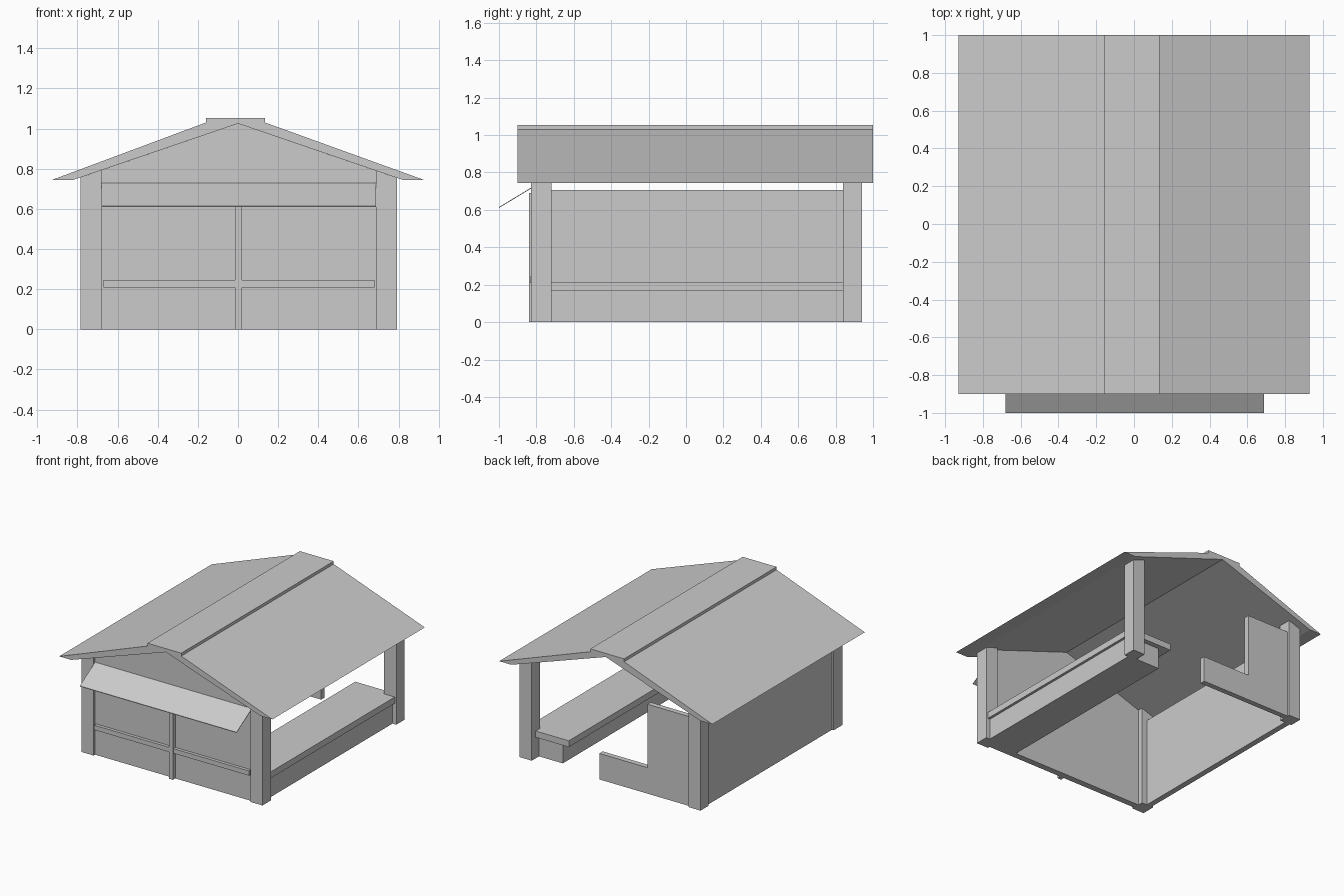
import bpy

if "Cube" in bpy.data.objects:
    bpy.data.objects.remove(bpy.data.objects["Cube"])

def extrude(name, pts, y0, y1):
    """Extrude an (x, z) outline from y0 to y1."""
    n = len(pts)
    verts = [(x, y, z) for y in (y0, y1) for x, z in pts]
    faces = [tuple(range(n)), tuple(range(2 * n - 1, n - 1, -1))]
    faces += [(i, i + n, (i + 1) % n + n, (i + 1) % n) for i in range(n)]
    me = bpy.data.meshes.new(name)
    me.from_pydata(verts, [], faces)
    me.update()
    ob = bpy.data.objects.new(name, me)
    bpy.context.collection.objects.link(ob)
    return ob

def box(name, x0, x1, y0, y1, z0, z1):
    return extrude(name, [(x0, z0), (x1, z0), (x1, z1), (x0, z1)], y0, y1)

def roof_z(x):
    return 1.025 - 0.342 * abs(x)

# Pitched roof with a raised ridge cap
extrude("roof", [(-0.93, 0.743), (-0.825, 0.743), (0, 1.025), (0.825, 0.743),
                 (0.93, 0.743), (0.135, 1.03), (0.135, 1.053),
                 (-0.16, 1.053), (-0.16, 1.03)], -0.90, 1.0)

# Corner posts, tops cut to the roof slope
for side, x0, x1 in (("left", -0.785, -0.68), ("right", 0.688, 0.793)):
    for end, y0, y1 in (("front", -0.828, -0.72), ("back", 0.84, 0.94)):
        extrude(f"{end}_{side}_post",
                [(x0, 0), (x1, 0), (x1, roof_z(x1)), (x0, roof_z(x0))], y0, y1)

# Front gable wall with cross trim
extrude("front_wall", [(-0.68, 0), (0.688, 0), (0.688, roof_z(0.688)),
                       (0, 1.025), (-0.68, roof_z(0.68))], -0.81, -0.76)
box("front_upright_trim", -0.015, 0.02, -0.84, -0.805, 0, 0.69)
box("front_rail_trim", -0.67, 0.68, -0.835, -0.805, 0.208, 0.245)

# Solid left wall and stepped back wall
box("left_wall", -0.77, -0.725, -0.72, 0.84, 0, 0.705)
extrude("back_wall", [(-0.68, 0), (0.11, 0), (0.11, 0.205), (-0.31, 0.205),
                      (-0.31, 0.705), (-0.68, 0.705)], 0.88, 0.922)

# Serving counter on the open right side
box("counter_base", 0.48, 0.76, -0.76, 0.85, 0, 0.165)
box("counter_top", 0.40, 0.78, -0.76, 0.89, 0.165, 0.215)

# Thin sloping awning over the front
awning = box("awning", -0.68, 0.688, -1.0, -0.80, 0, 0.005)
for v in awning.data.vertices:
    v.co.z += 0.61 if v.co.y < -0.9 else 0.731
